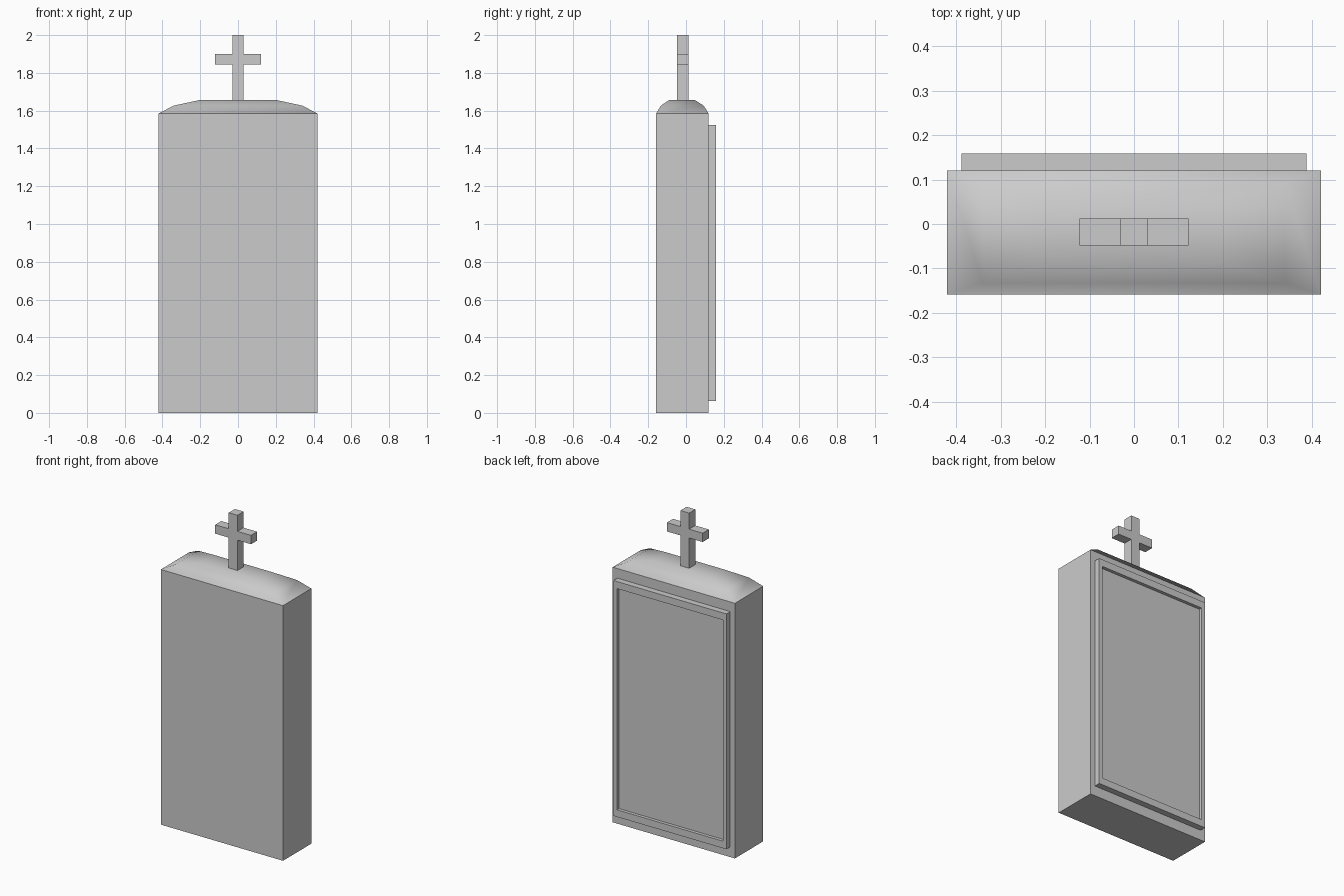
import bpy
import bmesh

if "Cube" in bpy.data.objects:
    bpy.data.objects.remove(bpy.data.objects["Cube"])


def finish(name, bm):
    bmesh.ops.recalc_face_normals(bm, faces=bm.faces[:])
    mesh = bpy.data.meshes.new(name)
    bm.to_mesh(mesh)
    bm.free()
    obj = bpy.data.objects.new(name, mesh)
    bpy.context.collection.objects.link(obj)
    return obj


def loft(bm, rings, first_smooth=None):
    """Bridge successive vertex rings and cap both ends."""
    loops = [[bm.verts.new(p) for p in ring] for ring in rings]
    n = len(loops[0])
    for k, (a, b) in enumerate(zip(loops, loops[1:])):
        for i in range(n):
            j = (i + 1) % n
            f = bm.faces.new((a[i], a[j], b[j], b[i]))
            f.smooth = first_smooth is not None and k >= first_smooth
    bm.faces.new(loops[0])
    cap = bm.faces.new(loops[-1])
    cap.smooth = first_smooth is not None


def rect_flat(hx, y0, y1, z):
    return [(-hx, y0, z), (hx, y0, z), (hx, y1, z), (-hx, y1, z)]


def rect_upright(hx, z0, z1, y):
    return [(-hx, y, z0), (hx, y, z0), (hx, y, z1), (-hx, y, z1)]


# Slab with flat sides and a smooth, stepped domed top
bm = bmesh.new()
loft(bm, [rect_flat(0.42, -0.158, 0.12, 0),
          rect_flat(0.42, -0.158, 0.12, 1.585),
          rect_flat(0.34, -0.133, 0.093, 1.627),
          rect_flat(0.20, -0.088, 0.046, 1.657)], first_smooth=1)
finish("headstone_slab", bm)

# Raised frame on the back with a shallow recessed panel
bm = bmesh.new()
loft(bm, [rect_upright(0.388, 0.063, 1.525, 0.115),
          rect_upright(0.388, 0.063, 1.525, 0.158),
          rect_upright(0.364, 0.107, 1.481, 0.158),
          rect_upright(0.364, 0.107, 1.481, 0.138)])
finish("back_panel", bm)

# Cross: one mirrored plus-shaped outline extruded through its thickness
half = [(0.03, 1.64), (0.03, 1.845), (0.123, 1.845),
        (0.123, 1.90), (0.03, 1.90), (0.03, 2.0)]
outline = half + [(-x, z) for x, z in reversed(half)]
bm = bmesh.new()
loft(bm, [[(x, y, z) for x, z in outline] for y in (-0.048, 0.012)])
finish("cross", bm)
